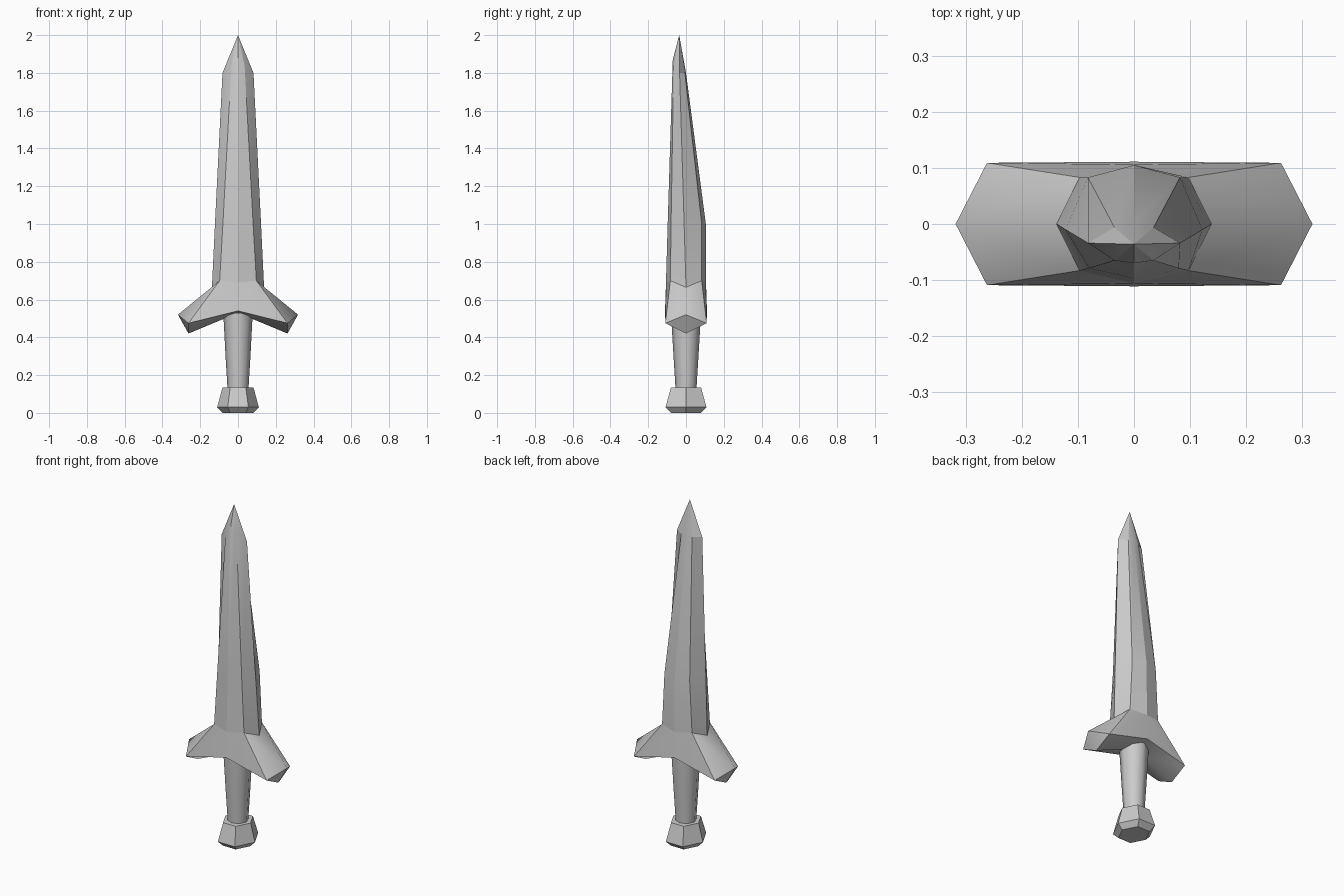
import bpy, bmesh, math

if "Cube" in bpy.data.objects:
    bpy.data.objects.remove(bpy.data.objects["Cube"])


def finish(bm, name, angle):
    bmesh.ops.remove_doubles(bm, verts=bm.verts, dist=0.0005)
    bmesh.ops.recalc_face_normals(bm, faces=bm.faces)
    me = bpy.data.meshes.new(name)
    bm.to_mesh(me)
    bm.free()
    ob = bpy.data.objects.new(name, me)
    bpy.context.collection.objects.link(ob)
    bpy.ops.object.select_all(action='DESELECT')
    bpy.context.view_layer.objects.active = ob
    ob.select_set(True)
    if angle:
        bpy.ops.object.shade_smooth_by_angle(angle=math.radians(angle))
    return ob


def loft(bm, loops, cap_start=False, cap_end=False):
    rings = [[bm.verts.new(p) for p in lp] for lp in loops]
    n = len(rings[0])
    for a, b in zip(rings, rings[1:]):
        for i in range(n):
            j = (i + 1) % n
            bm.faces.new((a[i], a[j], b[j], b[i]))
    if cap_start:
        bm.faces.new(rings[0])
    if cap_end:
        bm.faces.new(rings[-1])
    return rings


def octagon(front, fdiag, side, bdiag, back):
    # mirrored eight-point blade section from its right half
    right = [fdiag, side, bdiag]
    return [front] + right + [back] + [(-x, y, z) for x, y, z in reversed(right)]


def ring(n, rx, ry, z):
    return [(rx * math.cos(2 * math.pi * i / n), ry * math.sin(2 * math.pi * i / n), z)
            for i in range(n)]


# Blade: faceted, back side sloping toward an offset tip
bm = bmesh.new()
root = octagon((0, -0.106, 0.69), (0.097, -0.083, 0.70), (0.138, 0, 0.665),
               (0.097, 0.083, 0.70), (0, 0.106, 0.69))
mid = octagon((0, -0.097, 1.0), (0.08, -0.079, 1.0), (0.122, -0.01, 1.0),
              (0.082, 0.083, 1.0), (0, 0.105, 1.0))
shoulder = octagon((0, -0.07, 1.87), (0.035, -0.065, 1.84), (0.082, -0.034, 1.8),
                   (0.035, -0.006, 1.8), (0, 0.0, 1.8))
r = loft(bm, [root, mid, shoulder])
tip = bm.verts.new((0, -0.036, 2.0))
for i in range(8):
    bm.faces.new((r[-1][i], r[-1][(i + 1) % 8], tip))
finish(bm, "blade", 20)

# Guard: two drooping arms of diamond section, flowing into the blade root
bm = bmesh.new()
for s in (1, -1):
    def v(x, y, z):
        return bm.verts.new((s * x, y, z))
    end_top, end_low = (0.318, 0, 0.52), (0.262, 0, 0.42)
    in_low, root_side = (0.07, 0, 0.5), (0.138, 0, 0.665)
    for t in (1, -1):
        end, mid_low = (0.262, t * 0.109, 0.475), (0, t * 0.111, 0.54)
        diag, centre = (0.097, t * 0.083, 0.70), (0, t * 0.106, 0.69)
        for pts in ((end_top, end, diag, root_side), (end, mid_low, centre, diag),
                    (end, end_low, in_low, mid_low), (end_top, end, end_low),
                    (mid_low, in_low, (0, 0, 0.52))):
            bm.faces.new([v(*p) for p in pts])
finish(bm, "guard", 50)

# Grip: smooth, widening upward
bm = bmesh.new()
loft(bm, [ring(8, 0.055, 0.055, 0.12), ring(8, 0.066, 0.066, 0.3),
          ring(8, 0.078, 0.08, 0.53)], True, True)
finish(bm, "grip", 50)

# Pommel: flat six-sided knob
bm = bmesh.new()
loft(bm, [ring(6, 0.082, 0.092, 0), ring(6, 0.11, 0.125, 0.03),
          ring(6, 0.082, 0.092, 0.135)], True, True)
finish(bm, "pommel", 0)
